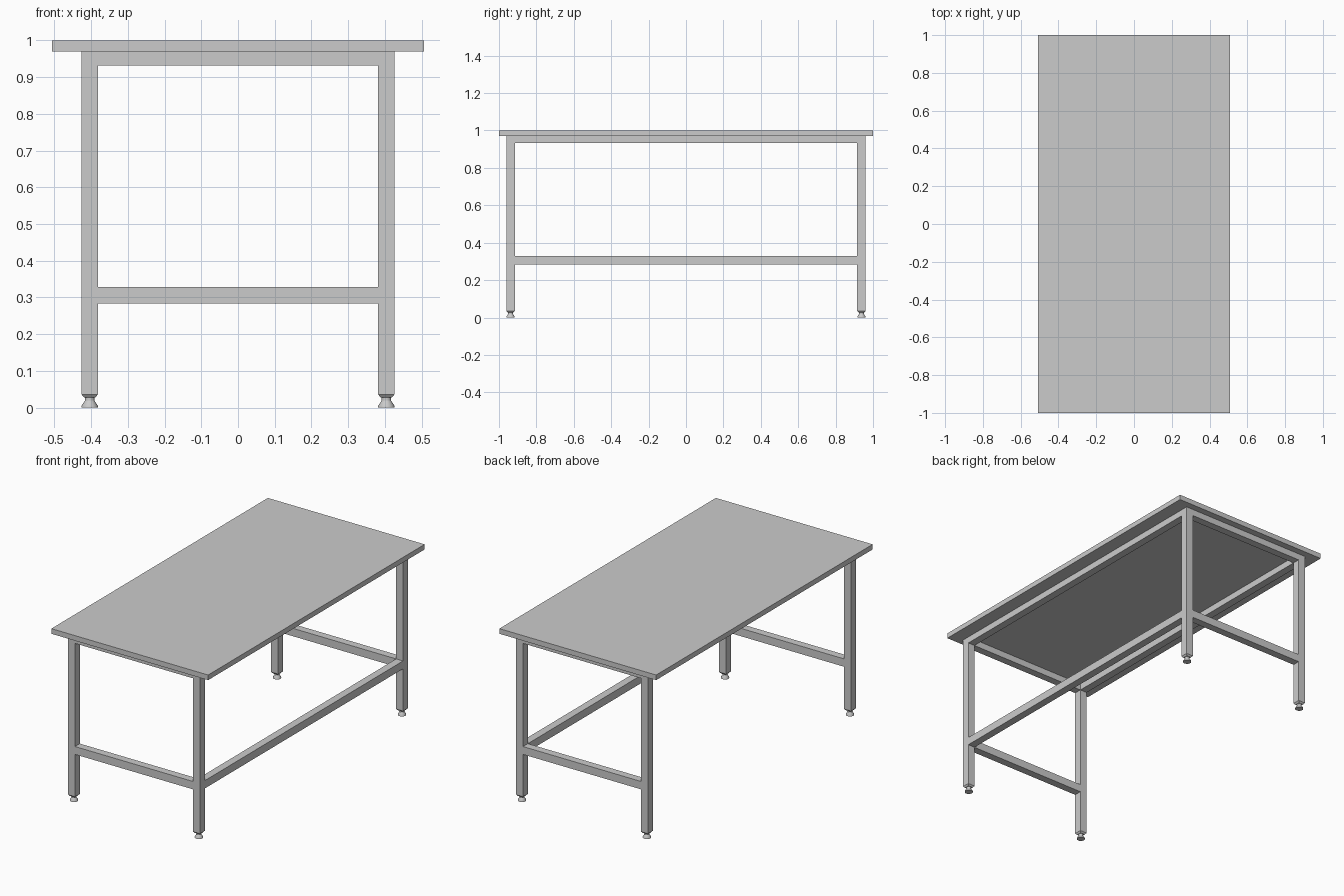
import bpy, bmesh, math

if "Cube" in bpy.data.objects:
    bpy.data.objects.remove(bpy.data.objects["Cube"])

LX, LY, H = 0.404, 0.938, 0.0225   # leg centre and half thickness


def box(name, x0, x1, y0, y1, z0, z1):
    bm = bmesh.new()
    bmesh.ops.create_cube(bm, size=1)
    for v in bm.verts:
        v.co.x = x0 if v.co.x < 0 else x1
        v.co.y = y0 if v.co.y < 0 else y1
        v.co.z = z0 if v.co.z < 0 else z1
    return finish(bm, name)


def finish(bm, name):
    bmesh.ops.recalc_face_normals(bm, faces=bm.faces[:])
    me = bpy.data.meshes.new(name)
    bm.to_mesh(me)
    bm.free()
    ob = bpy.data.objects.new(name, me)
    bpy.context.collection.objects.link(ob)
    return ob


def lathe(name, x, y, profile, sides, phase=0.0):
    bm = bmesh.new()
    rings = []
    for r, z in profile:
        rings.append([bm.verts.new((x + r * math.cos(phase + 2 * math.pi * i / sides),
                                    y + r * math.sin(phase + 2 * math.pi * i / sides), z))
                      for i in range(sides)])
    for a, b in zip(rings, rings[1:]):
        for i in range(sides):
            j = (i + 1) % sides
            bm.faces.new((a[i], a[j], b[j], b[i]))
    bm.faces.new(rings[0])
    bm.faces.new(rings[-1])
    return finish(bm, name)


# Table top
box("table_top", -0.507, 0.507, -1, 1, 0.97, 1.0)

# Legs with tapered square ends and flared levelling feet
R2 = math.sqrt(2)
for sx, xn in ((-1, "left"), (1, "right")):
    for sy, yn in ((-1, "front"), (1, "back")):
        x, y = sx * LX, sy * LY
        lathe(f"{yn}_{xn}_leg", x, y,
              [(0.015 * R2, 0.027), (H * R2, 0.036), (H * R2, 0.97)], 4, math.pi / 4)
        foot = lathe(f"{yn}_{xn}_foot", x, y,
                     [(0.0225, 0), (0.022, 0.005), (0.013, 0.019), (0.013, 0.028)], 24)
        bpy.context.view_layer.objects.active = foot
        foot.select_set(True)
        bpy.ops.object.shade_smooth_by_angle(angle=math.radians(30))
        foot.select_set(False)

# Cross rails at both ends: apron under the top and lower stretcher
for sy, yn in ((-1, "front"), (1, "back")):
    y = sy * LY
    box(f"{yn}_apron", -LX + H, LX - H, y - H, y + H, 0.932, 0.97)
    box(f"{yn}_stretcher", -LX + H, LX - H, y - H, y + H, 0.283, 0.329)

# Long rails on both sides
for sx, xn in ((-1, "left"), (1, "right")):
    x = sx * LX
    box(f"{xn}_apron", x - H, x + H, -LY + H, LY - H, 0.932, 0.97)

# Single long lower stretcher on the right side
box("right_stretcher", LX - H, LX + H, -LY + H, LY - H, 0.283, 0.329)
